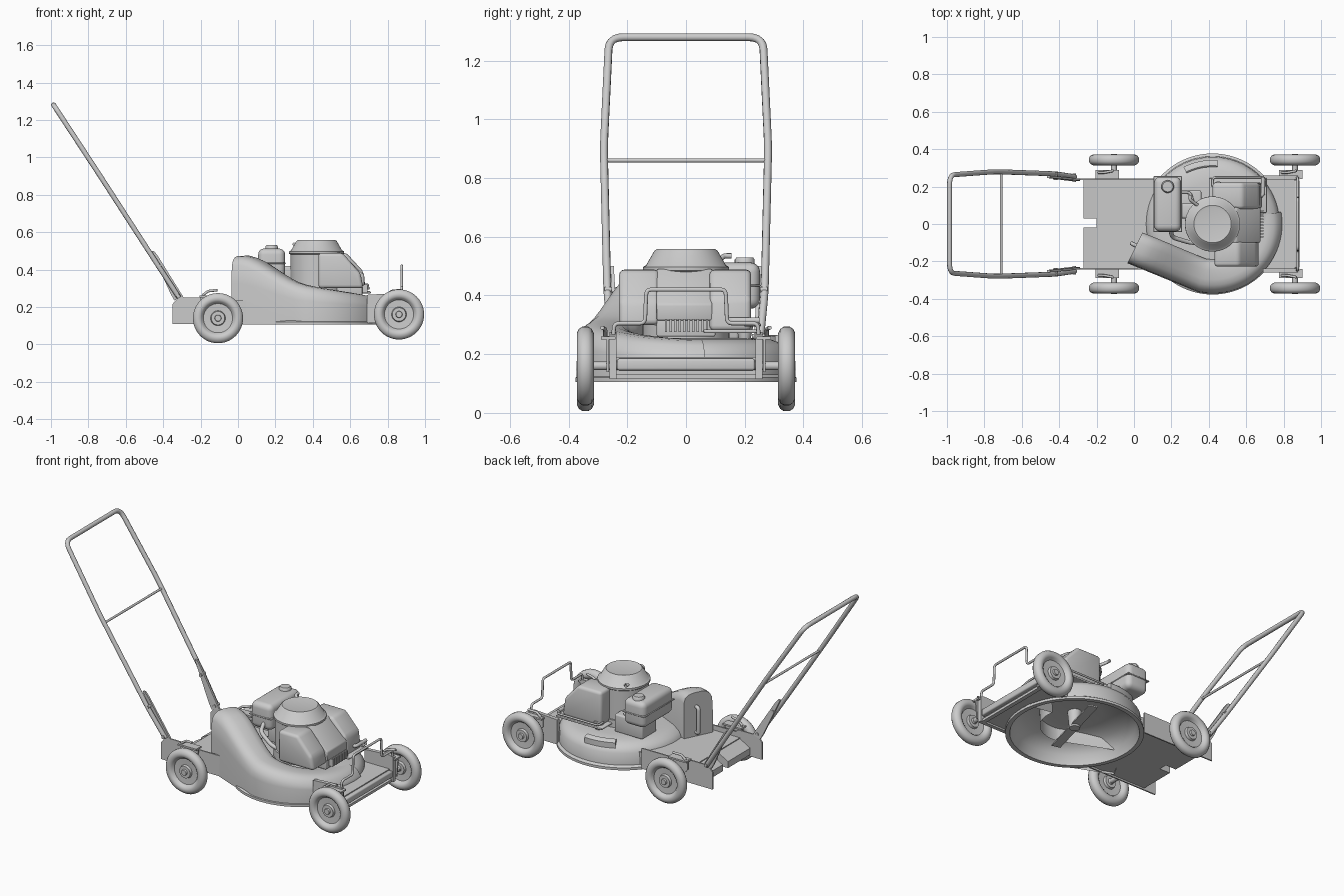
import bpy, bmesh
from math import sin, cos, pi, radians
from mathutils import Vector, Matrix

if "Cube" in bpy.data.objects:
    bpy.data.objects.remove(bpy.data.objects["Cube"])

CX = 0.42  # centre of the round deck and engine


def finish(name, bm, bevel=0, seg=3):
    bmesh.ops.remove_doubles(bm, verts=bm.verts, dist=1e-5)
    bmesh.ops.recalc_face_normals(bm, faces=bm.faces)
    if bevel:
        bmesh.ops.bevel(bm, geom=bm.edges[:], offset=bevel, segments=seg, affect='EDGES', profile=0.5)
    me = bpy.data.meshes.new(name)
    bm.to_mesh(me)
    bm.free()
    ob = bpy.data.objects.new(name, me)
    bpy.context.collection.objects.link(ob)
    return ob


def loft(name, rows, wrap=False, caps=False):
    bm = bmesh.new()
    vs = [[bm.verts.new(p) for p in row] for row in rows]
    n = len(vs)
    for i in range(n if wrap else n - 1):
        a, b = vs[i], vs[(i + 1) % n]
        for j in range(len(a) - 1):
            bm.faces.new((a[j], a[j + 1], b[j + 1], b[j]))
    if caps:
        bm.faces.new(vs[0])
        bm.faces.new(vs[-1])
    return finish(name, bm)


def lathe(name, profile, centre, axis='z', n=48):
    rows = []
    for i in range(n):
        c, s = cos(2 * pi * i / n), sin(2 * pi * i / n)
        rows.append([Vector(centre) + Vector((r * c, r * s, h) if axis == 'z' else (r * c, h, r * s))
                     for r, h in profile])
    return loft(name, rows, wrap=True)


def prism(name, pts, lo, hi, axis='y', bevel=0, seg=3):
    to3 = (lambda p, h: (p[0], h, p[1])) if axis == 'y' else (lambda p, h: (p[0], p[1], h))
    bm = bmesh.new()
    a = [bm.verts.new(to3(p, lo)) for p in pts]
    b = [bm.verts.new(to3(p, hi)) for p in pts]
    bm.faces.new(a)
    bm.faces.new(b)
    for i in range(len(a)):
        j = (i + 1) % len(a)
        bm.faces.new((a[i], a[j], b[j], b[i]))
    return finish(name, bm, bevel, seg)


def box(name, x, y, z, bevel=0, seg=3):
    return prism(name, [(x[0], z[0]), (x[1], z[0]), (x[1], z[1]), (x[0], z[1])], y[0], y[1], 'y', bevel, seg)


def tube(name, pts, r, fillet=0.02):
    pts = [Vector(p) for p in pts]
    path = [pts[0]]
    for a, p, b in zip(pts, pts[1:], pts[2:]):
        s, e = p + (a - p).normalized() * fillet, p + (b - p).normalized() * fillet
        path += [s * (1 - t) ** 2 + p * 2 * t * (1 - t) + e * t * t for t in (0, .2, .4, .6, .8, 1)]
    path.append(pts[-1])
    cu = bpy.data.curves.new(name, 'CURVE')
    cu.dimensions = '3D'
    cu.bevel_depth, cu.bevel_resolution, cu.use_fill_caps = r, 3, True
    sp = cu.splines.new('POLY')
    sp.points.add(len(path) - 1)
    for q, p in zip(sp.points, path):
        q.co = (*p, 1)
    ob = bpy.data.objects.new(name, cu)
    bpy.context.collection.objects.link(ob)
    return ob


# Round cutting deck, hollow underneath
lathe("deck_bowl", [(0, .255), (.22, .255), (.29, .25), (.335, .232), (.358, .2), (.362, .13), (.377, .12),
                    (.377, .105), (.352, .105), (.335, .16), (.28, .215), (.15, .235), (0, .235)], (CX, 0, 0), n=72)


# Raised tunnel that winds round the deck and climbs to the rear chute
def tunnel_row(o, inward, h, w=.183):
    prof = [(0, .107), (0, .107 + (h - .107) * .6), (.005, h - .05), (.02, h - .022), (.045, h - .005), (.075, h),
            (.125, h), (.155, h - .006), (.175, h - .022), (w, h - .05), (w, .15)]
    return [(o[0] + inward[0] * u, o[1] + inward[1] * u, z) for u, z in prof]


rows = []
for i in range(25):
    t = i / 24
    a = radians(10 - 112 * t)
    rows.append(tunnel_row((CX + .372 * cos(a), .372 * sin(a)), (-cos(a), -sin(a)), .25 + .068 * t ** 1.6))
start, end = Vector((CX + .372 * cos(a), .372 * sin(a))), Vector((-.035, -.21))
climb = [.318, .33, .348, .37, .394, .418, .442, .462, .474, .472]
for i in range(1, 10):
    t = i / 9
    d = Vector((.21, .978)).lerp(Vector((.437, .9)), min(1, t * 1.5))
    rows.append(tunnel_row(start.lerp(end, t), d, climb[i]))
loft("chute_tunnel", rows, caps=True)

# Chute door pull
d, n = Vector((.437, .9, 0)), Vector((-.9, .437, 0))
base = Vector((-.035, -.21, 0)) + d * .105
up = Vector((0, 0, 1))
tube("chute_door_handle", [base + up * .23, base + n * .025 + up * .23, base + n * .025 + up * .385,
                           base + up * .385], .011, .012)


# Flat front and rear deck plates, curved to meet the bowl
def arc(a0, a1, r=.355, k=16):
    return [(CX + r * cos(radians(a0 + (a1 - a0) * i / k)), r * sin(radians(a0 + (a1 - a0) * i / k)))
            for i in range(k + 1)]


prism("rear_plate", [(-.2, -.235), *arc(221.5, 138.5), (-.2, .235)], .12, .205, 'z')
prism("front_plate", [(.86, .245), *arc(43.6, -43.6), (.86, -.245)], .125, .19, 'z')
for y0, y1 in ((.03, .235), (-.235, -.02)):
    prism("rear_tab", [(-.27, .12), (-.19, .12), (-.19, .205), (-.27, .16)], y0, y1)
box("front_bar", (.855, .885), (-.235, .235), (.145, .185), .008)
box("front_lip", (.85, .875), (-.25, .25), (.115, .13))

# Curved raised pad on the deck
rows = []
for i in range(13):
    a = radians(85 + 32 * i / 12)
    rows.append([(CX + r * cos(a), r * sin(a), z) for r, z in
                 ((.305, .23), (.305, .262), (.312, .266), (.335, .262), (.342, .255), (.342, .215))])
loft("deck_pad", rows, caps=True)

for s in (-1, 1):
    # Side panels, handle brackets and the front uprights
    prism("rear_side_panel", [(-.35, .11), (.13, .11), (.13, .235), (-.17, .235), (-.19, .25), (-.32, .25),
                              (-.35, .215)], s * .235, s * .243)
    prism("front_side_panel", [(.69, .115), (.885, .115), (.885, .265), (.86, .275), (.69, .265)],
          s * .237, s * .26)
    br = prism("handle_bracket", [(-.465, .5), (-.45, .5), (-.43, .475), (-.29, .25), (-.34, .235), (-.36, .27)],
               -.006, .006)
    for v in br.data.vertices:
        v.co.y += s * (.237 + (v.co.z - .25) * .06)
    tube("bracket_bolt", [(-.42, s * .235, .42), (-.42, s * .278, .42)], .01)
    tube("bracket_bolt", [(-.32, s * .225, .26), (-.32, s * .27, .26)], .01)

    # Wheels with axles and height levers
    for x, z in ((-.107, .14), (.861, .16)):
        half = [(0, .03), (.016, .03), (.018, .02), (.036, .02), (.04, .006), (.078, .008), (.088, .022),
                (.098, .029), (.112, .029), (.126, .022), (.134, .01)]
        lathe("wheel", half + [(r, -h) for r, h in reversed(half)], (x, s * .343, z), 'y')
        tube("axle", [(x, s * .23, z), (x, s * .33, z)], .015)
        xc = -.14 if x < 0 else .84
        prism("height_plate", [(xc - .06, .2), (xc, .14), (xc + .05, .14), (xc + .06, .255), (xc - .06, .262)],
              s * .262, s * .27)
        box("height_ledge", (xc - .065, xc + .06), (s * .24, s * .29), (.25, .26))
        tube("height_lever", [(xc - .05, s * .275, .262), (xc - .02, s * .275, .285), (xc + .03, s * .285, .29)],
             .007, .01)

# Push handle and its cross bar
side = [(-.315, .252, .25), (-.42, .268, .41), (-.74, .28, .905), (-.986, .262, 1.28)]
tube("push_handle", side + [(x, -y, z) for x, y, z in reversed(side)], .0135, .05)
tube("handle_crossbar", [(-.71, -.277, .86), (-.71, .277, .86)], .007)

# Wire guard at the front
wire = [(.87, -.25, .2), (.875, -.245, .305), (.875, -.14, .305), (.875, -.135, .42)]
tube("front_guard", wire + [(x, -y, z) for x, y, z in reversed(wire)], .007, .018)

# Engine base, core and domed starter cover
lathe("engine_base", [(0, .24), (.148, .24), (.148, .3), (0, .3)], (CX, 0, 0))
lathe("engine_core", [(0, .29), (.138, .29), (.14, .48), (.147, .485), (.147, .497), (.136, .503), (.108, .552),
                      (.1, .558), (.085, .555), (0, .555)], (CX, 0, 0))
tube("starter_pull", [(.34, .1, .51), (.30, .13, .535), (.30, .155, .535)], .009, .01)

# Engine shroud: two side lobes, a middle block and cooling fins
lobe = [(.43, .30), (.43, .488), (.56, .488), (.655, .38), (.67, .30)]
prism("shroud_lobe_left", lobe, -.228, -.09, 'y', .018)
prism("shroud_lobe_right", [(.42, .28), (.42, .488), (.58, .488), (.67, .39), (.685, .28)], .08, .222, 'y', .018)
prism("shroud_middle", [(.45, .30), (.45, .49), (.55, .49), (.675, .37), (.675, .315)], -.1, .09, 'y', .006, 2)
box("shroud_flange", (.4, .71), (.06, .245), (.272, .284), .004)
box("cylinder_head", (.5, .665), (-.1, .1), (.26, .33), .006)
for i in range(10):
    y = -.072 + i * .0155
    box("cooling_fin", (.6, .692), (y, y + .008), (.275, .32))
tube("exhaust_pipe", [(.6, .15, .315), (.69, .15, .315), (.69, .25, .315)], .011, .02)
tube("shroud_rail", [(.42, .2, .3), (.42, .25, .3), (.70, .25, .3), (.70, .2, .3)], .006, .02)

# Fuel tank, cap, mount and carburettor
box("fuel_tank", (.108, .252), (-.04, .252), (.355, .512), .032, 5)
lathe("fuel_cap", [(0, .5), (.034, .5), (.034, .522), (.028, .53), (0, .53)], (.18, .2, 0), n=24)
box("tank_seam", (.104, .256), (-.044, .256), (.43, .437), .003, 1)
box("carburettor", (.22, .36), (.03, .11), (.34, .42), .012)
box("tank_mount", (.17, .36), (.04, .18), (.25, .36), .01)
tube("fuel_line", [(.24, .17, .38), (.3, .17, .37), (.32, .1, .36)], .008, .02)
lathe("oil_filler", [(0, .24), (.018, .24), (.028, .29), (.028, .305), (0, .31)], (.45, .2, 0), n=20)
tube("intake_hose", [(.2, -.03, .4), (.2, -.07, .36), (.3, -.1, .31), (.38, -.1, .3)], .012, .03)

# Cutting blade below the deck
blade = box("cutting_blade", (-.24, .24), (-.026, .026), (.145, .153))
blade.matrix_world = Matrix.Translation((CX, 0, 0)) @ Matrix.Rotation(radians(75), 4, 'Z')
lathe("blade_hub", [(0, .135), (.03, .135), (.04, .24), (0, .24)], (CX, 0, 0), n=24)

# Smooth shading with crisp edges
meshes = [o for o in bpy.context.scene.objects if o.type == 'MESH']
for o in bpy.context.scene.objects:
    o.select_set(o.type == 'MESH')
bpy.context.view_layer.objects.active = meshes[0]
bpy.ops.object.shade_smooth_by_angle(angle=radians(38))
